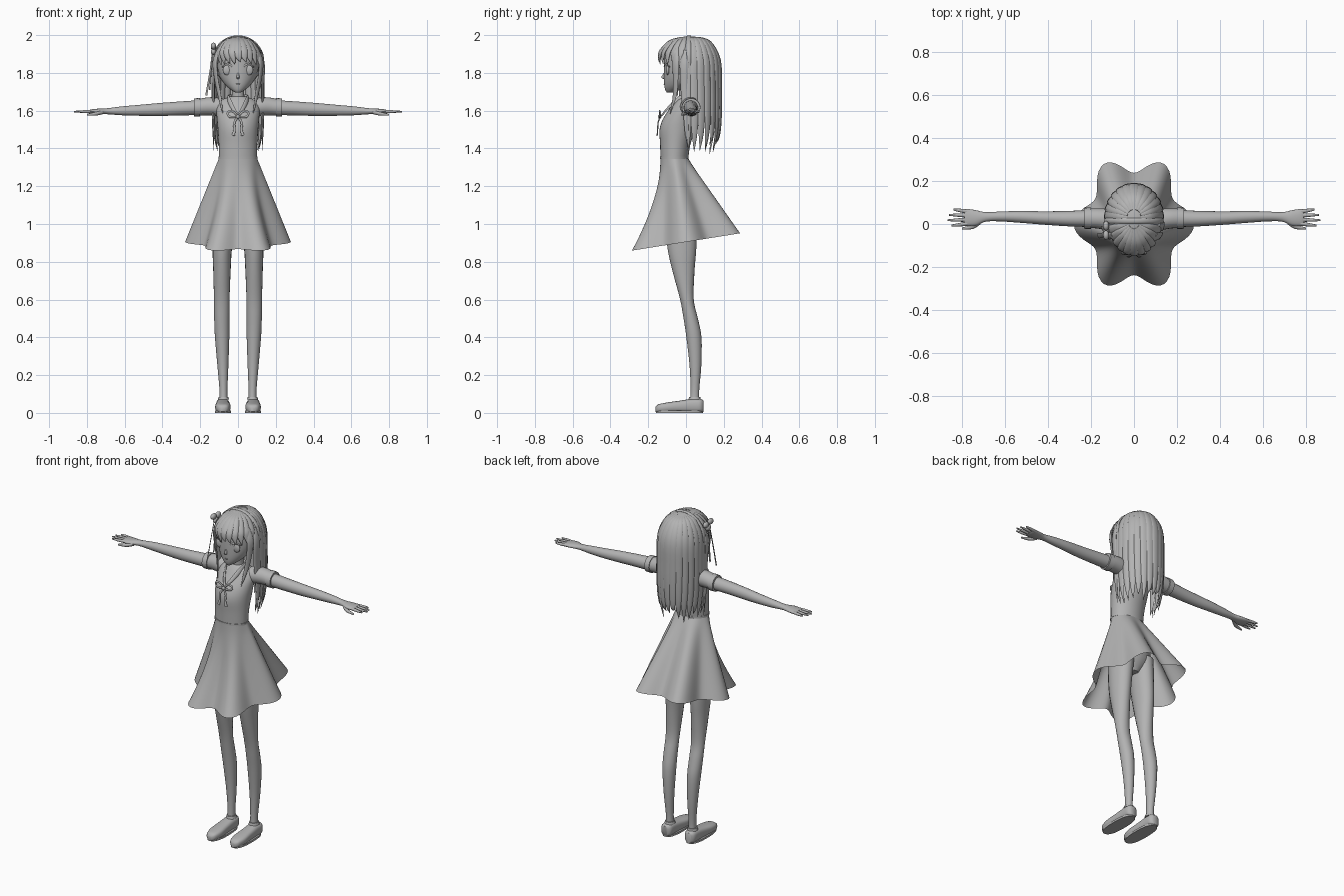
import bpy, bmesh, math, random
from mathutils import Vector, Matrix

random.seed(4)
mat = bpy.data.materials.new("plain grey")
mat.diffuse_color = (0.45, 0.45, 0.45, 1)
FRAMES = {'X': ((0, 1, 0), (0, 0, 1)), 'Y': ((1, 0, 0), (0, 0, 1)), 'Z': ((1, 0, 0), (0, 1, 0))}


def spline(rows, steps):
    """Catmull-Rom through rows of numbers."""
    out = []
    for i in range(len(rows) - 1):
        q = [rows[max(0, i - 1)], rows[i], rows[i + 1], rows[min(len(rows) - 1, i + 2)]]
        for k in range(steps):
            t = k / steps
            out.append([0.5 * (2 * b + (c - a) * t + (2 * a - 5 * b + 4 * c - d) * t * t
                               + (3 * b - a - 3 * c + d) * t ** 3) for a, b, c, d in zip(*q)])
    return out + [list(rows[-1])]


def loft(bm, rows, axis=None, n=20, steps=4, e=1.0):
    """Skin ellipses given as (x, y, z, half width, half depth)."""
    pts = spline(rows, steps)
    rings = []
    for i, (x, y, z, a, b) in enumerate(pts):
        p = Vector((x, y, z))
        if axis:
            u, v = map(Vector, FRAMES[axis])
        else:  # free path: depth faces away from the body axis
            t = Vector(pts[min(i + 1, len(pts) - 1)][:3]) - Vector(pts[max(i - 1, 0)][:3])
            t.normalize()
            v = p - Vector((0, 0.02, min(z, 1.86)))
            v = (v - t * v.dot(t)).normalized()
            u = v.cross(t)
        ring = []
        for k in range(n):
            c, s = math.cos(2 * math.pi * k / n), math.sin(2 * math.pi * k / n)
            c, s = math.copysign(abs(c) ** e, c), math.copysign(abs(s) ** e, s)
            ring.append(bm.verts.new(p + u * c * max(a, 5e-4) + v * s * max(b, 5e-4)))
        rings.append(ring)
    for r, q in zip(rings, rings[1:]):
        for k in range(n):
            bm.faces.new((r[k], r[(k + 1) % n], q[(k + 1) % n], q[k]))
    bm.faces.new(rings[0][::-1])
    bm.faces.new(rings[-1])


def ball(bm, c, r):
    bmesh.ops.create_uvsphere(bm, u_segments=24, v_segments=16, radius=1,
                              matrix=Matrix.Translation(c) @ Matrix.Diagonal((*r, 1)))


def finish(bm, name, mirror=False):
    bmesh.ops.recalc_face_normals(bm, faces=bm.faces)
    me = bpy.data.meshes.new(name)
    bm.to_mesh(me)
    bm.free()
    me.materials.append(mat)
    ob = bpy.data.objects.new(name, me)
    bpy.context.collection.objects.link(ob)
    bpy.ops.object.select_all(action='DESELECT')
    bpy.context.view_layer.objects.active = ob
    ob.select_set(True)
    bpy.ops.object.shade_smooth_by_angle(angle=math.radians(50))
    if mirror:
        ob.modifiers.new("mirror", 'MIRROR')


def part(name, *lofts, mirror=False, **kw):
    bm = bmesh.new()
    for rows in lofts:
        loft(bm, rows, **kw)
    finish(bm, name, mirror)


# Legs and shoes
part("leg", [(.068, -.03, 1.1, .065, .09), (.083, -.022, .88, .052, .077), (.085, -.013, .75, .046, .058),
             (.086, .005, .6, .041, .036), (.086, .025, .5, .04, .038), (.084, .042, .4, .038, .04),
             (.08, .05, .25, .029, .031), (.077, .047, .12, .021, .023), (.077, .045, .04, .022, .026)],
     mirror=True, axis='Z')
part("shoe", [(.08, -.162, .018, .012, .012), (.08, -.147, .024, .03, .021), (.08, -.1, .029, .041, .026),
              (.08, -.03, .034, .038, .031), (.08, .03, .038, .036, .036), (.08, .075, .038, .034, .036),
              (.08, .092, .036, .02, .03)], mirror=True, axis='Y', e=.7)
part("shoe_sole", [(.08, -.035, 0, .043, .125), (.08, -.035, .012, .043, .125)],
     mirror=True, axis='Z', steps=1, n=32, e=.8)
part("sock_rim", [(.077, .046, .07, .03, .033), (.077, .046, .085, .026, .029)], mirror=True, axis='Z', steps=1)

# Torso, neck, waistband, hips
part("bodice", [(0, -.062, 1.34, .1, .073), (0, -.057, 1.42, .102, .08), (0, -.045, 1.5, .107, .095),
                (0, -.03, 1.56, .112, .09), (0, -.005, 1.62, .115, .075), (0, 0, 1.655, .09, .055),
                (0, 0, 1.675, .04, .036)], axis='Z', n=32)
part("neck", [(0, 0, 1.64, .037, .036), (0, -.005, 1.7, .032, .032), (0, -.01, 1.77, .034, .034)], axis='Z')
part("waistband", [(0, -.062, 1.345, .103, .076), (0, -.062, 1.357, .103, .076)], axis='Z', n=32, steps=1)
part("hips", [(0, -.06, 1.34, .09, .06), (0, -.04, 1.2, .12, .09), (0, -.03, 1.08, .12, .09),
              (0, -.03, 1.0, .04, .05)], axis='Z')

# Skirt: waist ellipse flaring to a six-lobed slanting hem
bm = bmesh.new()
N, M = 96, 14
grid = []
for j in range(M + 1):
    t = j / M
    row = []
    for k in range(N):
        th = 2 * math.pi * k / N
        s, c = math.sin(th), -math.cos(th)
        r = .28 - .042 * math.cos(6 * th)
        hem = Vector((.87 * r * s, r * c, .905 + .16 * r * c))
        top = Vector((.1 * s, -.062 + .073 * c, 1.35))
        f = t ** (1 + .75 * max(0, -c))
        row.append(bm.verts.new((top.x + (hem.x - top.x) * f, top.y + (hem.y - top.y) * f,
                                 top.z + (hem.z - top.z) * t)))
    grid.append(row)
for a, b in zip(grid, grid[1:]):
    for k in range(N):
        bm.faces.new((a[k], a[(k + 1) % N], b[(k + 1) % N], b[k]))
finish(bm, "skirt")

# Sleeves, arms, hands
part("sleeve", [(.08, .015, 1.615, .05, .05), (.13, .022, 1.622, .05, .049), (.17, .026, 1.622, .047, .047),
                (.205, .027, 1.618, .045, .044)], mirror=True, axis='X')
part("sleeve_cuff", [(.2, .027, 1.618, .05, .049), (.232, .027, 1.617, .049, .048)],
     mirror=True, axis='X', steps=1)
part("arm", [(.18, .026, 1.617, .04, .04), (.3, .025, 1.612, .036, .037), (.42, .028, 1.606, .031, .034),
             (.52, .033, 1.602, .028, .029), (.62, .035, 1.599, .023, .023), (.69, .033, 1.597, .022, .016),
             (.735, .028, 1.596, .036, .015), (.775, .03, 1.595, .04, .012), (.79, .03, 1.595, .036, .008)],
     mirror=True, axis='X')
fingers = [[(.765, .03 + d * .8, 1.595, .01, .009), (.81, .03 + d, 1.595, .0085, .008),
            (tip, .03 + d * 1.12, 1.595, .004, .004)]
           for d, tip in ((-.033, .85), (-.011, .868), (.011, .862), (.033, .84))]
thumb = [(.715, .012, 1.592, .014, .011), (.75, -.012, 1.584, .011, .01), (.8, -.021, 1.578, .005, .005)]
part("fingers", *fingers, thumb, mirror=True, axis='X', n=10)

# Head and face
part("head", [(0, -.088, 1.695, .012, .012), (0, -.072, 1.708, .034, .037), (0, -.045, 1.735, .066, .07),
              (0, -.02, 1.775, .094, .097), (0, -.004, 1.83, .108, .113), (0, .01, 1.9, .108, .122),
              (0, .015, 1.95, .08, .095), (0, .015, 1.98, .03, .04)], axis='Z', n=32)
bm = bmesh.new()
ball(bm, (.056, -.097, 1.815), (.025, .01, .027))
finish(bm, "eye", True)
part("eyelash", [(.03, -.116, 1.835, .004, .002), (.055, -.109, 1.847, .005, .003),
                 (.085, -.085, 1.832, .003, .002)], mirror=True, n=8)
part("nose", [(0, -.112, 1.80, .005, .006), (0, -.116, 1.775, .008, .015), (0, -.1, 1.765, .006, .008)],
     axis='Z', n=10)
part("mouth", [(-.018, -.110, 1.743, .002, .002), (0, -.114, 1.74, .004, .003), (.018, -.110, 1.743, .002, .002)],
     axis='X', n=8)

# Hair cap with the face opening removed
bm = bmesh.new()
ball(bm, (0, .018, 1.86), (.127, .16, .134))
gone = []
for f in bm.faces:
    c = f.calc_center_median()
    if c.z < 1.77 or (c.y < -.04 and c.z < 1.9):
        gone.append(f)
bmesh.ops.delete(bm, geom=gone, context='FACES')
finish(bm, "hair_cap")

# Long back locks falling from the crown
locks = []
for i in range(15):
    ph = math.radians(-98 + 14 * i)
    s, c = math.sin(ph), math.cos(ph)
    tip = 1.345 + random.uniform(0, .1) + .03 * abs(s)
    prof = [(.25, 1.988, .008), (.65, 1.962, .02), (.97, 1.87, .026), (1.02, 1.72, .025),
            (1.02, 1.58, .022), (.97, 1.47, .014), (.85, tip, .001)]
    locks.append([(.128 * r * s, .03 + .15 * r * c, z, w, .3 * w + .001) for r, z, w in prof])
part("back_hair", *locks, n=10)

# Fringe locks and side locks framing the face
fringe = []
for i in range(11):
    ph = math.radians(-75 + 15 * i)
    s, c = math.sin(ph), -math.cos(ph)
    tip = 1.862 - .04 * abs(s) + random.uniform(-.012, .012)
    fringe.append([(.122 * r * s + d, .01 + .158 * r * c, z, w, .3 * w + .001) for r, z, w, d in
                   ((.2, 1.988, .008, 0), (.6, 1.968, .018, 0), (.9, 1.92, .022, 0),
                    (.97, 1.885, .016, .004), (.96, tip, .001, .014))])
part("fringe", *fringe, n=10)
part("side_lock", [(.1, -.05, 1.93, .012, .006), (.122, -.055, 1.86, .02, .007), (.115, -.055, 1.77, .017, .006),
                   (.098, -.06, 1.68, .013, .005), (.08, -.085, 1.58, .001, .001)],
     [(.115, 0, 1.92, .015, .007), (.134, -.01, 1.84, .023, .007), (.13, -.01, 1.7, .018, .006),
      (.133, 0, 1.55, .012, .005), (.128, .01, 1.39, .001, .001)], mirror=True, n=10)

# Hairband with a small bow and hanging ribbons on one side
arc = [math.radians(-10 + 20 * k) for k in range(11)]
part("hairband", [(.134 * math.cos(a), .015, 1.862 + .132 * math.sin(a), .012, .005) for a in arc], n=10)
bm = bmesh.new()
for dy, dz in ((-.022, .012), (.022, .006), (0, -.018)):
    ball(bm, (-.13, -.03 + dy, 1.93 + dz), (.014, .022, .018))
finish(bm, "hair_bow")
part("hair_ribbon", [(-.135, -.035, 1.92, .006, .002), (-.145, -.05, 1.82, .01, .002), (-.168, -.055, 1.68, .013, .002)],
     [(-.135, -.02, 1.92, .006, .002), (-.142, -.02, 1.82, .01, .002), (-.15, -.02, 1.71, .012, .002)], n=8)

# Collar edges and chest bow
part("collar", [(0, .04, 1.672, .014, .005), (.045, .015, 1.672, .014, .005), (.05, -.04, 1.662, .014, .005),
                (.025, -.098, 1.61, .01, .004), (0, -.128, 1.575, .006, .004)], mirror=True, n=10)
part("chest_bow", [(0, -.135, 1.57, .005, .005), (.03, -.14, 1.597, .006, .004), (.054, -.135, 1.59, .006, .004),
                   (.045, -.14, 1.568, .006, .004), (0, -.138, 1.567, .005, .005)],
     [(0, -.138, 1.567, .005, .004), (.02, -.148, 1.535, .006, .003), (.018, -.15, 1.5, .006, .003),
      (.026, -.153, 1.468, .009, .003)], mirror=True, n=8)
bm = bmesh.new()
ball(bm, (0, -.139, 1.568), (.011, .009, .011))
finish(bm, "bow_knot")
